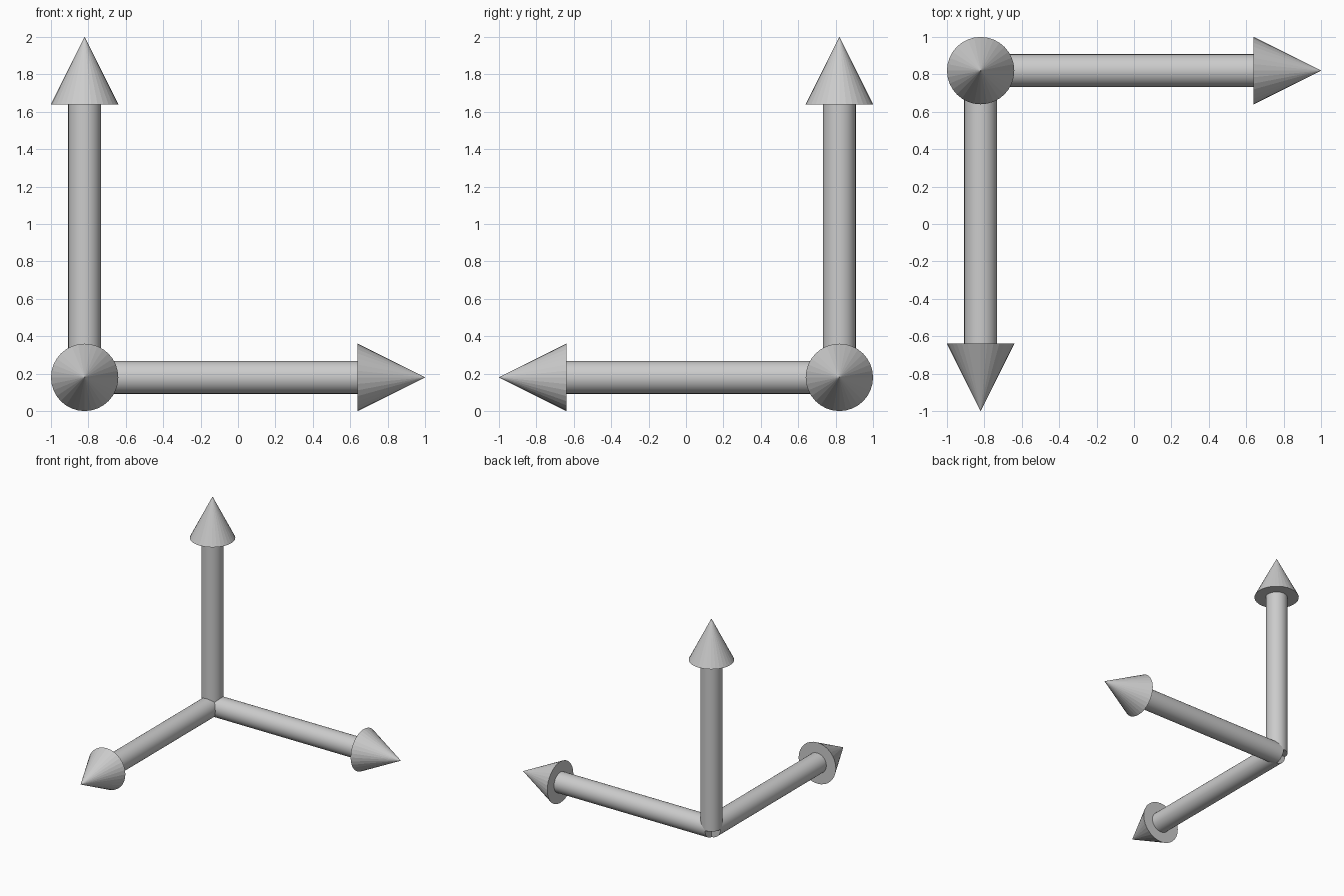
import bpy
import math
from mathutils import Matrix, Vector

# Remove the default object
cube = bpy.data.objects.get("Cube")
if cube:
    bpy.data.objects.remove(cube, do_unlink=True)

# Shared sizes
CORNER = Vector((-0.82, 0.82, 0.18))
SIDES = 32
SHAFT_RADIUS, SHAFT_LENGTH = 0.088, 1.46
HEAD_RADIUS, HEAD_LENGTH = 0.18, 0.36

# Single plain grey
grey = bpy.data.materials.new("plain grey")
grey.use_nodes = True
grey.diffuse_color = (0.6, 0.6, 0.6, 1)
grey.node_tree.nodes["Principled BSDF"].inputs["Base Color"].default_value = (0.6, 0.6, 0.6, 1)


def place(name, turn, offset):
    """Name the new primitive, colour it and lay it along its axis."""
    obj = bpy.context.object
    obj.name = name
    obj.data.materials.append(grey)
    obj.matrix_world = Matrix.Translation(CORNER) @ turn @ Matrix.Translation((0, 0, offset))


def arrow(name, turn):
    # Round shaft starting at the shared corner
    bpy.ops.mesh.primitive_cylinder_add(vertices=SIDES, radius=SHAFT_RADIUS, depth=SHAFT_LENGTH)
    bpy.ops.object.shade_smooth_by_angle(angle=math.radians(30))
    place(name + "_shaft", turn, SHAFT_LENGTH / 2)
    # Pointed head with flat facets
    bpy.ops.mesh.primitive_cone_add(vertices=SIDES, radius1=HEAD_RADIUS, radius2=0, depth=HEAD_LENGTH)
    place(name + "_head", turn, SHAFT_LENGTH + HEAD_LENGTH / 2)


# Three arrows: up, to the left side and to the front
arrow("up_arrow", Matrix.Identity(4))
arrow("left_arrow", Matrix.Rotation(math.radians(90), 4, 'Y'))
arrow("front_arrow", Matrix.Rotation(math.radians(90), 4, 'X'))
